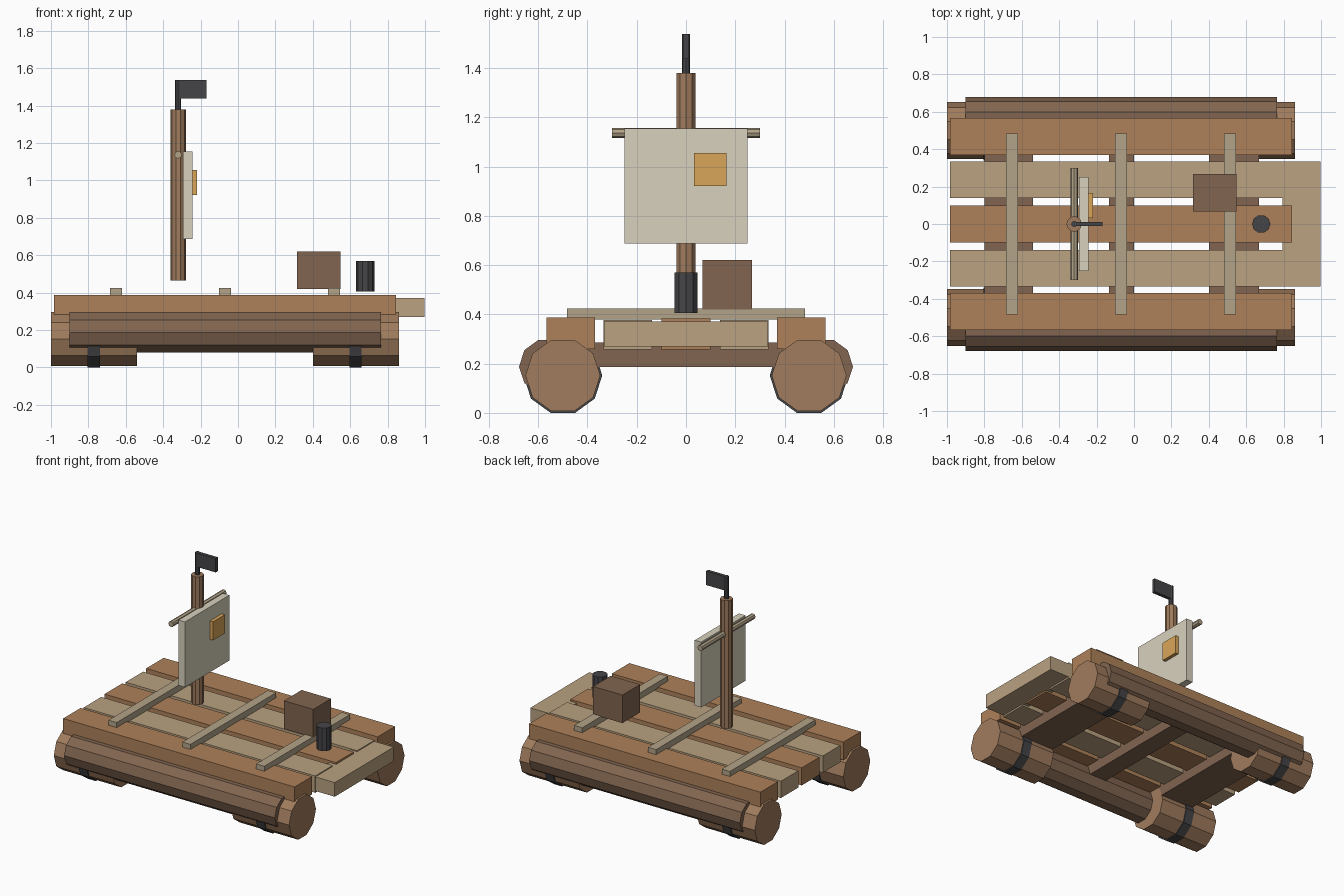
import bpy, bmesh
from math import cos, sin, tau

if "Cube" in bpy.data.objects:
    bpy.data.objects.remove(bpy.data.objects["Cube"])


def material(name, r, g, b):
    m = bpy.data.materials.new(name)
    m.diffuse_color = (r, g, b, 1)
    m.use_nodes = True
    m.node_tree.nodes["Principled BSDF"].inputs["Base Color"].default_value = m.diffuse_color
    return m


ORANGE = material("warm_wood", 0.42, 0.22, 0.10)
TAN = material("pale_wood", 0.49, 0.36, 0.22)
BROWN = material("dark_wood", 0.22, 0.13, 0.08)
LOG = material("log_wood", 0.35, 0.20, 0.11)
BLACK = material("black", 0.06, 0.06, 0.065)
CLOTH = material("cloth", 0.69, 0.64, 0.51)
PATCH = material("patch", 0.70, 0.38, 0.10)
BATTEN = material("batten_wood", 0.45, 0.37, 0.25)


def finish(name, bm, mat):
    bmesh.ops.recalc_face_normals(bm, faces=bm.faces)
    me = bpy.data.meshes.new(name)
    bm.to_mesh(me)
    bm.free()
    me.materials.append(mat)
    ob = bpy.data.objects.new(name, me)
    bpy.context.collection.objects.link(ob)


def box(name, x, y, z, mat):
    """Box from (min, max) ranges."""
    bm = bmesh.new()
    bmesh.ops.create_cube(bm, size=1)
    for v in bm.verts:
        for i, (lo, hi) in enumerate((x, y, z)):
            v.co[i] = hi if v.co[i] > 0 else lo
    finish(name, bm, mat)


def rod(name, axis, span, centre, r, mat, sides=10):
    """Flat-sided cylinder; centre holds the two other coordinates in xyz order."""
    bm = bmesh.new()
    rings = []
    for s in span:
        ring = []
        for k in range(sides):
            a = tau * k / sides
            co = [centre[0] + r * cos(a), centre[1] + r * sin(a)]
            co.insert(axis, s)
            ring.append(bm.verts.new(co))
        rings.append(ring)
        bm.faces.new(ring)
    for k in range(sides):
        n = (k + 1) % sides
        bm.faces.new((rings[0][k], rings[0][n], rings[1][n], rings[1][k]))
    finish(name, bm, mat)


# Float logs: long inner log, fat end sections and black straps on each side
for side, s in (("front", -1), ("back", 1)):
    rod(f"{side}_long_log", 0, (-0.90, 0.765), (s * 0.564, 0.188), 0.114, BROWN)
    for end, x, sx in (("stern", (-1.0, -0.54), -0.772), ("bow", (0.40, 0.86), 0.628)):
        rod(f"{side}_{end}_log", 0, x, (s * 0.50, 0.152), 0.152, LOG)
        rod(f"{side}_{end}_strap", 0, (sx - 0.033, sx + 0.033), (s * 0.50, 0.152), 0.16, BLACK)
    # Deck planks
    box(f"{side}_outer_plank", (-0.985, 0.845), sorted((s * 0.37, s * 0.567)), (0.26, 0.388), ORANGE)
    box(f"{side}_inner_plank", (-0.985, 0.845), sorted((s * 0.138, s * 0.335)), (0.258, 0.378), TAN)

box("middle_plank", (-0.985, 0.845), (-0.10, 0.10), (0.258, 0.384), ORANGE)
box("bow_board", (0.795, 0.998), (-0.333, 0.333), (0.27, 0.371), TAN)

# Cross beams below the deck and battens on top
for i, (x0, x1) in enumerate(((-0.80, -0.54), (-0.134, 0.0), (0.40, 0.667))):
    box(f"cross_beam_{i}", (x0, x1), (-0.5, 0.5), (0.187, 0.285), BROWN)
for i, x in enumerate((-0.653, -0.07, 0.514)):
    box(f"batten_{i}", (x - 0.032, x + 0.032), (-0.483, 0.483), (0.38, 0.424), BATTEN)

# Mast, yard, sail, patch and pennant
rod("mast", 2, (0.465, 1.38), (-0.32, 0), 0.041, LOG)
rod("yard", 1, (-0.30, 0.30), (-0.32, 1.137), 0.02, BATTEN, 8)
box("sail", (-0.295, -0.244), (-0.25, 0.25), (0.688, 1.155), CLOTH)
box("sail_patch", (-0.246, -0.219), (0.033, 0.165), (0.922, 1.055), PATCH)
rod("flag_pole", 2, (1.37, 1.538), (-0.32, 0), 0.016, BLACK, 8)
box("flag", (-0.315, -0.168), (-0.012, 0.012), (1.438, 1.538), BLACK)

# Cargo
box("crate", (0.315, 0.547), (0.068, 0.268), (0.42, 0.62), BROWN)
rod("bollard", 2, (0.405, 0.57), (0.68, 0), 0.049, BLACK)
